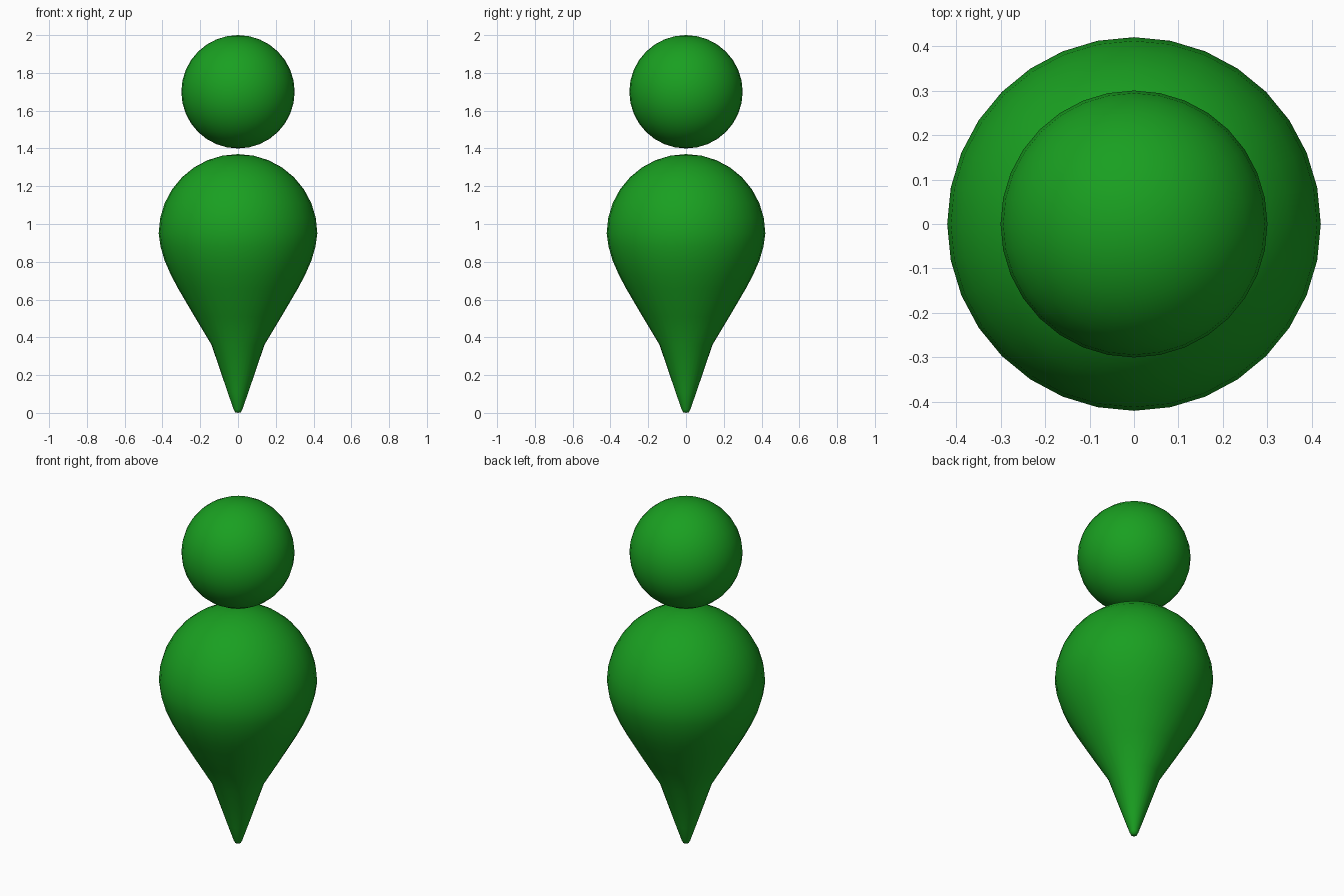
import bpy, bmesh, math

if "Cube" in bpy.data.objects:
    bpy.data.objects.remove(bpy.data.objects["Cube"])

SEG = 32
mat = bpy.data.materials.new("green")
mat.diffuse_color = (0.01, 0.35, 0.015, 1)
mat.use_nodes = True
mat.node_tree.nodes["Principled BSDF"].inputs["Base Color"].default_value = mat.diffuse_color


def finish(obj, name):
    obj.name = name
    obj.data.materials.append(mat)
    for p in obj.data.polygons:
        p.use_smooth = True


def lathe(name, profile):
    """Closed solid of revolution, profile from bottom pole to top pole."""
    bm = bmesh.new()
    bottom = bm.verts.new((0, 0, profile[0][1]))
    top = bm.verts.new((0, 0, profile[-1][1]))
    rings = [[bm.verts.new((r * math.cos(2 * math.pi * i / SEG),
                            r * math.sin(2 * math.pi * i / SEG), z))
              for i in range(SEG)] for r, z in profile[1:-1]]
    for i in range(SEG):
        j = (i + 1) % SEG
        bm.faces.new((bottom, rings[0][j], rings[0][i]))
        bm.faces.new((top, rings[-1][i], rings[-1][j]))
        for a, b in zip(rings, rings[1:]):
            bm.faces.new((a[i], a[j], b[j], b[i]))
    mesh = bpy.data.meshes.new(name)
    bm.to_mesh(mesh)
    bm.free()
    obj = bpy.data.objects.new(name, mesh)
    bpy.context.collection.objects.link(obj)
    finish(obj, name)


# Head ball
bpy.ops.mesh.primitive_uv_sphere_add(segments=SEG, ring_count=16, radius=0.3,
                                     location=(0, 0, 1.7))
finish(bpy.context.object, "head")

# Teardrop body: pointed lower part, round upper half
lower = [(0, 0.0), (0.015, 0.003), (0.023, 0.018), (0.055, 0.11),
         (0.14, 0.36), (0.23, 0.51), (0.318, 0.66), (0.355, 0.73),
         (0.388, 0.805), (0.41, 0.88)]
dome = [(0.42 * math.cos(k * math.pi / 16), 0.95 + 0.42 * math.sin(k * math.pi / 16))
        for k in range(9)]
lathe("body", lower + dome)
